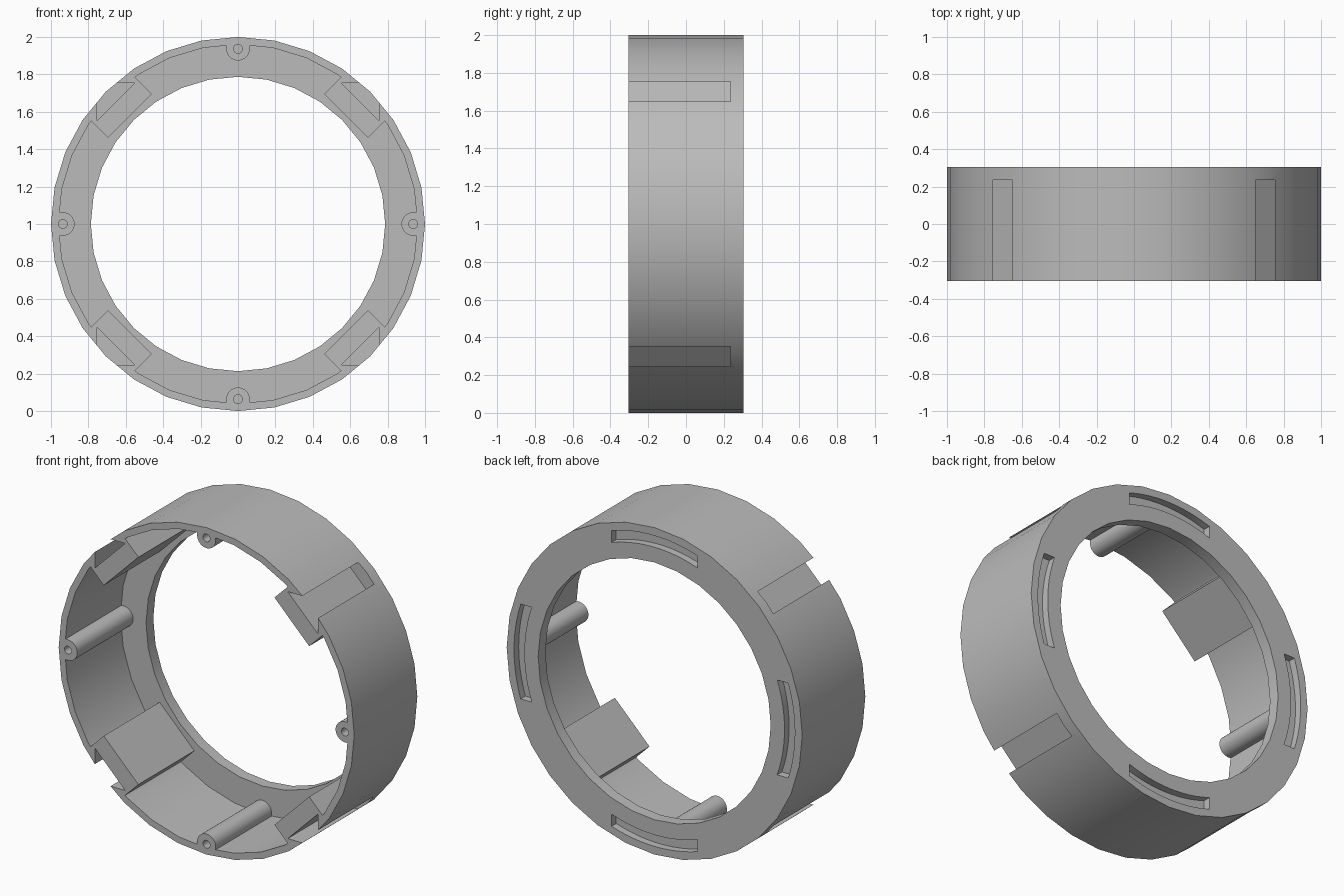
import bpy
import bmesh
from math import cos, sin, pi, sqrt

if "Cube" in bpy.data.objects:
    bpy.data.objects.remove(bpy.data.objects["Cube"], do_unlink=True)

FRONT, BACK = -0.305, 0.305
FLANGE = 0.235            # inner face of the rear flange
WALL = 0.96               # inner radius of the thin outer wall
BORE = 0.787              # radius of the rear opening
SIDES = 32

grey = bpy.data.materials.new("plain grey")
grey.use_nodes = True
colour = (0.5, 0.5, 0.5, 1)
grey.diffuse_color = colour
grey.node_tree.nodes["Principled BSDF"].inputs["Base Color"].default_value = colour


def prism(name, outline, y0, y1, turn=0.0):
    """Extrude an (x, z) outline along y, turned about the ring axis."""
    bm = bmesh.new()
    verts = [bm.verts.new((x * cos(turn) - z * sin(turn), y0,
                           1 + x * sin(turn) + z * cos(turn))) for x, z in outline]
    face = bm.faces.new(verts)
    grown = bmesh.ops.extrude_face_region(bm, geom=[face])["geom"]
    moved = [v for v in grown if isinstance(v, bmesh.types.BMVert)]
    bmesh.ops.translate(bm, verts=moved, vec=(0, y1 - y0, 0))
    bmesh.ops.recalc_face_normals(bm, faces=bm.faces)
    mesh = bpy.data.meshes.new(name)
    bm.to_mesh(mesh)
    bm.free()
    mesh.materials.append(grey)
    obj = bpy.data.objects.new(name, mesh)
    bpy.context.collection.objects.link(obj)
    return obj


def circle(radius, count, cx=0.0):
    return [(cx + radius * cos(2 * pi * i / count), radius * sin(2 * pi * i / count))
            for i in range(count)]


def combine(target, tool, operation):
    """Apply one boolean and discard the tool."""
    mod = target.modifiers.new(operation, 'BOOLEAN')
    mod.operation = operation
    mod.solver = 'EXACT'
    mod.object = tool
    bpy.context.view_layer.objects.active = target
    bpy.ops.object.modifier_apply(modifier=mod.name)
    bpy.data.objects.remove(tool, do_unlink=True)


# Outer ring with a thin wall and a rear flange
ring = prism("housing_ring", circle(1.0, SIDES), FRONT, BACK)
combine(ring, prism("cavity", circle(WALL, SIDES), FRONT - 0.1, FLANGE), 'DIFFERENCE')
combine(ring, prism("bore", circle(BORE, SIDES), FRONT, BACK + 0.1), 'DIFFERENCE')

# Screw posts, each a rounded rib joined to the wall
POST, POST_R = 0.937, 0.063
post_outline = [(POST + POST_R * cos(a), POST_R * sin(a))
                for a in [pi / 2 + pi * i / 16 for i in range(17)]]
post_outline += [(0.975, -POST_R), (0.975, POST_R)]

# Curved recess in the rear flange, with parallel ends
INNER, OUTER, HALF = 0.88, 0.95, 0.29
steps = [HALF * (i / 6 - 1) for i in range(13)]
recess_outline = [(sqrt(OUTER ** 2 - t * t), t) for t in steps]
recess_outline += [(sqrt(INNER ** 2 - t * t), t) for t in reversed(steps)]

# Corner block and the dovetail groove that runs through it
block_outline = [(0.817, -0.166), (0.955, -0.166), (0.955, 0.166), (0.817, 0.166)]
groove_outline = [(0.923, -0.145), (1.04, -0.028), (1.04, 0.028), (0.923, 0.145)]

for k in range(4):
    square = k * pi / 2
    corner = square + pi / 4
    combine(ring, prism("screw_post", post_outline, FRONT, FLANGE + 0.02, square), 'UNION')
    combine(ring, prism("corner_block", block_outline, FRONT, FLANGE + 0.02, corner), 'UNION')
    combine(ring, prism("screw_hole", circle(0.024, 16, POST), FRONT - 0.1, 0.15, square),
            'DIFFERENCE')
    combine(ring, prism("dovetail_groove", groove_outline, FRONT - 0.1, FLANGE, corner),
            'DIFFERENCE')
    combine(ring, prism("rear_recess", recess_outline, BACK - 0.045, BACK + 0.1, square),
            'DIFFERENCE')

# Smooth the round walls and keep the edges crisp
bpy.ops.object.select_all(action='DESELECT')
ring.select_set(True)
bpy.context.view_layer.objects.active = ring
bpy.ops.object.shade_smooth_by_angle(angle=pi / 6)
